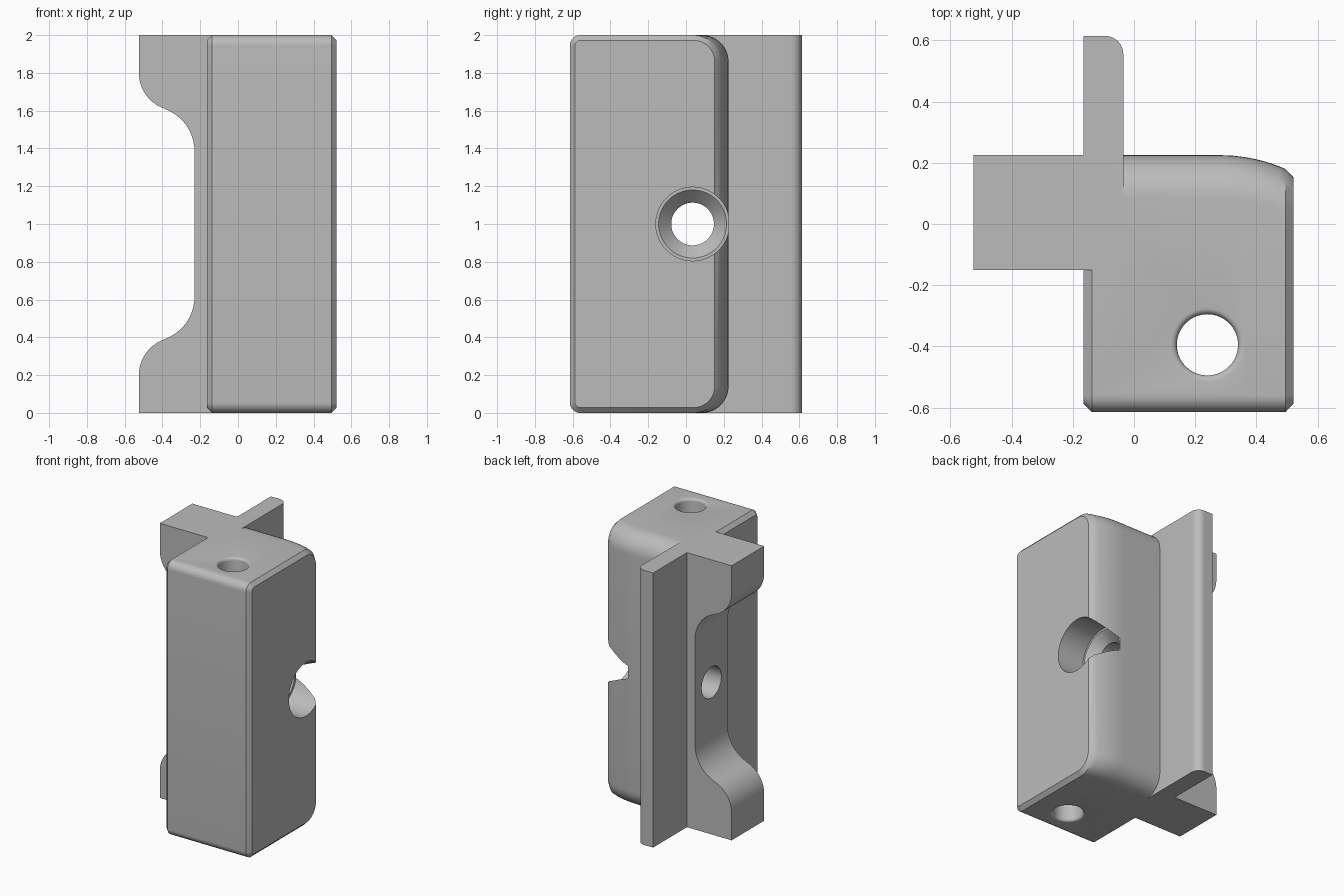
import bpy, bmesh
from math import pi, cos, sin, sqrt
from mathutils import Matrix, Vector

if "Cube" in bpy.data.objects:
    bpy.data.objects.remove(bpy.data.objects["Cube"])

grey = bpy.data.materials.new("plain grey")
grey.use_nodes = True
colour = (0.5, 0.5, 0.5, 1)
grey.diffuse_color = colour
grey.node_tree.nodes["Principled BSDF"].inputs["Base Color"].default_value = colour


def arc(cx, cy, r, start, end, steps=10):
    """Points on an arc, angles in degrees."""
    angles = [(start + (end - start) * i / steps) * pi / 180 for i in range(steps + 1)]
    return [(cx + r * cos(a), cy + r * sin(a)) for a in angles]


def loft(name, rings):
    """Skin between matching closed rings and cap both ends."""
    bm = bmesh.new()
    loops = [[bm.verts.new(p) for p in ring] for ring in rings]
    n = len(loops[0])
    for a, b in zip(loops, loops[1:]):
        for i in range(n):
            j = (i + 1) % n
            bm.faces.new((a[i], a[j], b[j], b[i]))
    bm.faces.new(loops[0])
    bm.faces.new(loops[-1])
    bmesh.ops.recalc_face_normals(bm, faces=bm.faces)
    mesh = bpy.data.meshes.new(name)
    bm.to_mesh(mesh)
    bm.free()
    obj = bpy.data.objects.new(name, mesh)
    bpy.context.collection.objects.link(obj)
    mesh.materials.append(grey)
    return obj


def lathe(name, profile, matrix, sides=64):
    """Turn (radius, height) points about a local z axis."""
    turns = [2 * pi * i / sides for i in range(sides)]
    return loft(name, [[matrix @ Vector((r * cos(a), r * sin(a), h)) for a in turns]
                       for r, h in profile])


def combine(target, other, operation):
    mod = target.modifiers.new(operation.title(), "BOOLEAN")
    mod.operation = operation
    mod.solver = "EXACT"
    mod.object = other
    bpy.context.view_layer.objects.active = target
    bpy.ops.object.modifier_apply(modifier=mod.name)
    bpy.data.objects.remove(other)


# Main block: rounded section along x, chamfered ends, back curving in
FRONT, BACK, HEIGHT = -0.615, 0.225, 2.0
CURVE_X, CURVE_R, CHAMFER = 0.28, 0.535, 0.028


def section(x, inset):
    dx = max(0, min(x, 0.495) - CURVE_X)
    back = BACK - (CURVE_R - sqrt(CURVE_R ** 2 - dx ** 2)) - inset
    front, low, high = FRONT + inset, inset, HEIGHT - inset
    rf, rb = 0.055 - inset, 0.14 - inset
    pts = (arc(front + rf, low + rf, rf, 180, 270) + arc(back - rb, low + rb, rb, 270, 360)
           + arc(back - rb, high - rb, rb, 0, 90) + arc(front + rf, high - rf, rf, 90, 180))
    return [(x, y, z) for y, z in pts]


curve_xs = [CURVE_X + (0.495 - CURVE_X) * i / 10 for i in range(11)]
body = loft("clamp_body", [section(-0.165, CHAMFER), section(-0.137, 0)]
            + [section(x, 0) for x in curve_xs] + [section(0.522, CHAMFER)])

# Side flange with a scooped outer edge, mirrored about mid height
lower = ([(-0.1, 0), (-0.525, 0)] + arc(-0.325, 0.2, 0.2, 180, 109)
         + arc(-0.467, 0.615, 0.237, -71, 0)[1:])
outline = lower + [(x, HEIGHT - z) for x, z in reversed(lower)]
flange = loft("side_flange", [[(x, y, z) for x, z in outline] for y in (-0.15, BACK)])

# Rear fin with one rounded vertical edge
outline = [(-0.165, 0), (-0.035, 0)] + arc(-0.095, 0.555, 0.06, 0, 90) + [(-0.165, 0.615)]
fin = loft("rear_fin", [[(x, y, z) for x, y in outline] for z in (0, HEIGHT)])

combine(body, flange, "UNION")
combine(body, fin, "UNION")

# Vertical hole with softened rims
rim = [(0.12 + 0.02 * cos(a), 0.02 + 0.02 * sin(a))
       for a in [pi * 1.5 - pi / 2 * i / 5 for i in range(6)]]
half = [(0.12, -0.1)] + rim
profile = half + [(r, HEIGHT - h) for r, h in reversed(half)]
combine(body, lathe("vertical_hole", profile, Matrix.Translation((0.24, -0.395, 0))), "DIFFERENCE")

# Cross hole with counterbore and countersink, open on the right
along_x = Matrix.Translation((0, 0.035, 1)) @ Matrix.Rotation(pi / 2, 4, "Y")
profile = [(0.113, -0.7), (0.113, 0.24), (0.18, 0.31), (0.195, 0.31), (0.195, 0.7)]
combine(body, lathe("cross_hole", profile, along_x), "DIFFERENCE")

# Smooth curves, crisp edges
bpy.ops.object.select_all(action="DESELECT")
body.select_set(True)
bpy.context.view_layer.objects.active = body
bpy.ops.object.shade_smooth_by_angle(angle=pi / 6)
